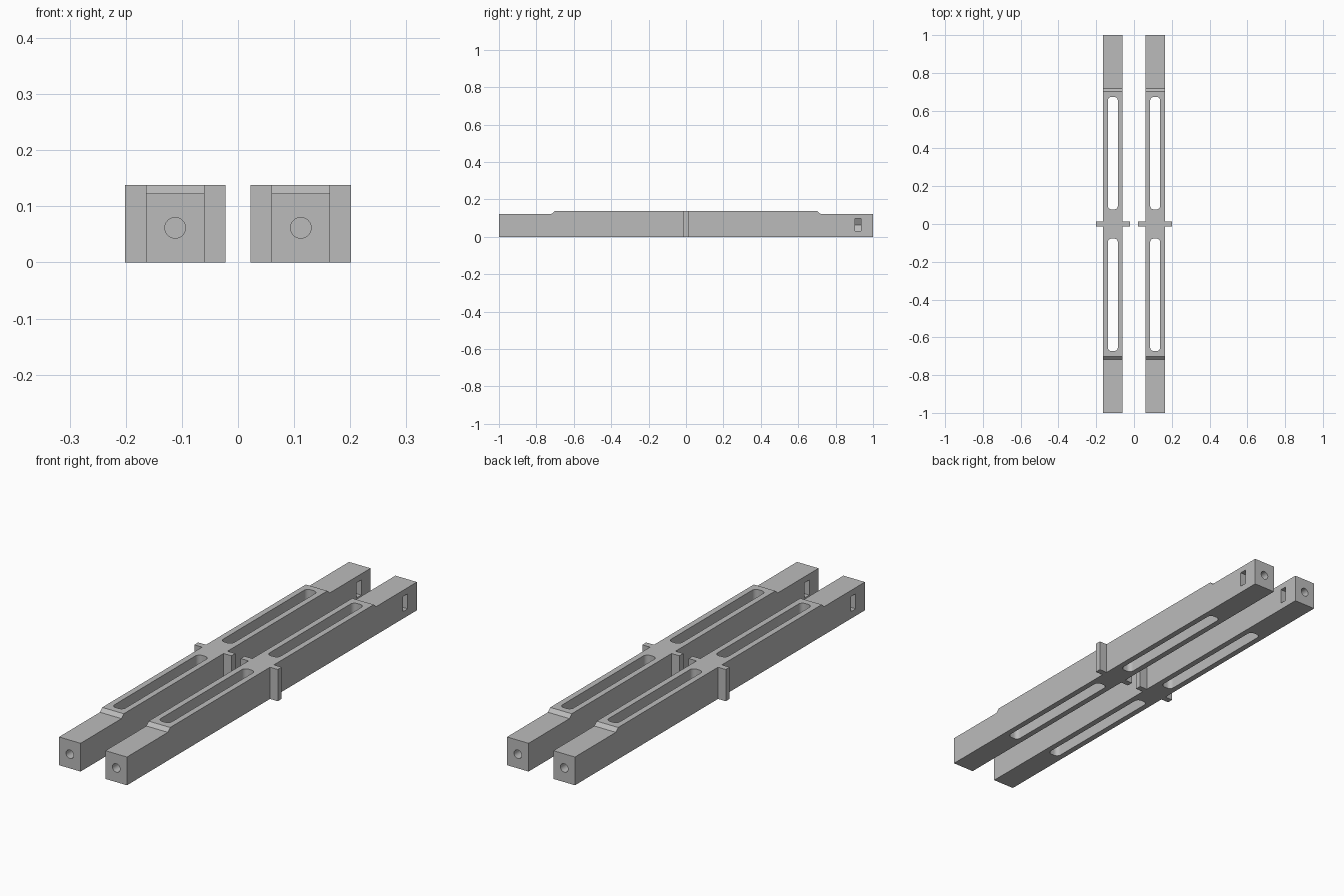
import bpy, bmesh, math
from mathutils import Vector

if "Cube" in bpy.data.objects:
    bpy.data.objects.remove(bpy.data.objects["Cube"])

HALF_W, END_H, TOP_H = 0.052, 0.1232, 0.1384
FIN_HALF, FIN_THICK = 0.0895, 0.027
SPACING = 0.112
BORE_Z = END_H / 2

grey = bpy.data.materials.new("plain grey")
grey.use_nodes = True
colour = (0.5, 0.5, 0.5, 1)
grey.diffuse_color = colour
grey.node_tree.nodes["Principled BSDF"].inputs["Base Color"].default_value = colour


def prism(name, points, direction):
    """Extrude a flat polygon along a direction into a solid."""
    bm = bmesh.new()
    face = bm.faces.new([bm.verts.new(p) for p in points])
    new = bmesh.ops.extrude_face_region(bm, geom=[face])["geom"]
    verts = [v for v in new if isinstance(v, bmesh.types.BMVert)]
    bmesh.ops.translate(bm, verts=verts, vec=Vector(direction))
    bmesh.ops.recalc_face_normals(bm, faces=bm.faces)
    mesh = bpy.data.meshes.new(name)
    bm.to_mesh(mesh)
    bm.free()
    mesh.materials.append(grey)
    obj = bpy.data.objects.new(name, mesh)
    bpy.context.collection.objects.link(obj)
    return obj


def combine(target, tool, operation):
    """Apply a boolean and discard the tool."""
    tool.hide_render = True
    mod = target.modifiers.new("shape", "BOOLEAN")
    mod.operation, mod.object, mod.solver = operation, tool, "EXACT"
    bpy.ops.object.select_all(action="DESELECT")
    bpy.context.view_layer.objects.active = target
    target.select_set(True)
    bpy.ops.object.modifier_apply(modifier=mod.name)
    bpy.data.objects.remove(tool)


def rounded_slot(cy, half_x, half_y, radius, steps=8):
    """Outline of a rounded rectangle below the bar."""
    pts = []
    for i, (sx, sy) in enumerate([(1, 1), (-1, 1), (-1, -1), (1, -1)]):
        for s in range(steps + 1):
            a = (i + s / steps) * math.pi / 2
            pts.append((sx * (half_x - radius) + radius * math.cos(a),
                        cy + sy * (half_y - radius) + radius * math.sin(a), -0.1))
    return pts


# Bar body with a raised middle
outline = [(-1, 0), (1, 0), (1, END_H), (0.718, END_H), (0.702, TOP_H),
           (-0.702, TOP_H), (-0.718, END_H), (-1, END_H)]
bar = prism("left_bar", [(-HALF_W, y, z) for y, z in outline], (2 * HALF_W, 0, 0))

# Centre cross fin
fin = prism("centre_fin", [(x, -FIN_THICK / 2, z) for x, z in
            [(-FIN_HALF, 0), (FIN_HALF, 0), (FIN_HALF, TOP_H), (-FIN_HALF, TOP_H)]],
            (0, FIN_THICK, 0))
combine(bar, fin, "UNION")

for side in (1, -1):
    # Long through slot
    slot = prism("slot_cutter", rounded_slot(side * 0.375, 0.0265, 0.298, 0.02), (0, 0, 0.4))
    combine(bar, slot, "DIFFERENCE")

    # Bolt bore in the end
    circle = [(0.0184 * math.cos(a), side * 1.05, BORE_Z + 0.0184 * math.sin(a))
              for a in (math.tau * i / 32 for i in range(32))]
    combine(bar, prism("bore_cutter", circle, (0, -side * 0.2, 0)), "DIFFERENCE")

    # Nut pocket with a pointed inner end, open to one side
    h = 0.033
    r = h / math.cos(math.pi / 6)
    pocket = [(-r, 0), (-r / 2, h), (0.1, h), (0.1, -h), (-r / 2, -h)]
    points = [(side * x, side * 0.904, BORE_Z + 0.002 + z) for x, z in pocket]
    combine(bar, prism("nut_cutter", points, (0, side * 0.032, 0)), "DIFFERENCE")

bpy.ops.object.select_all(action="DESELECT")
bar.select_set(True)
bpy.context.view_layer.objects.active = bar
bpy.ops.object.shade_smooth_by_angle(angle=math.radians(30))

# Matching second bar
bar.location.x = SPACING
twin = bar.copy()
twin.name = "right_bar"
twin.location.x = -SPACING
bpy.context.collection.objects.link(twin)
